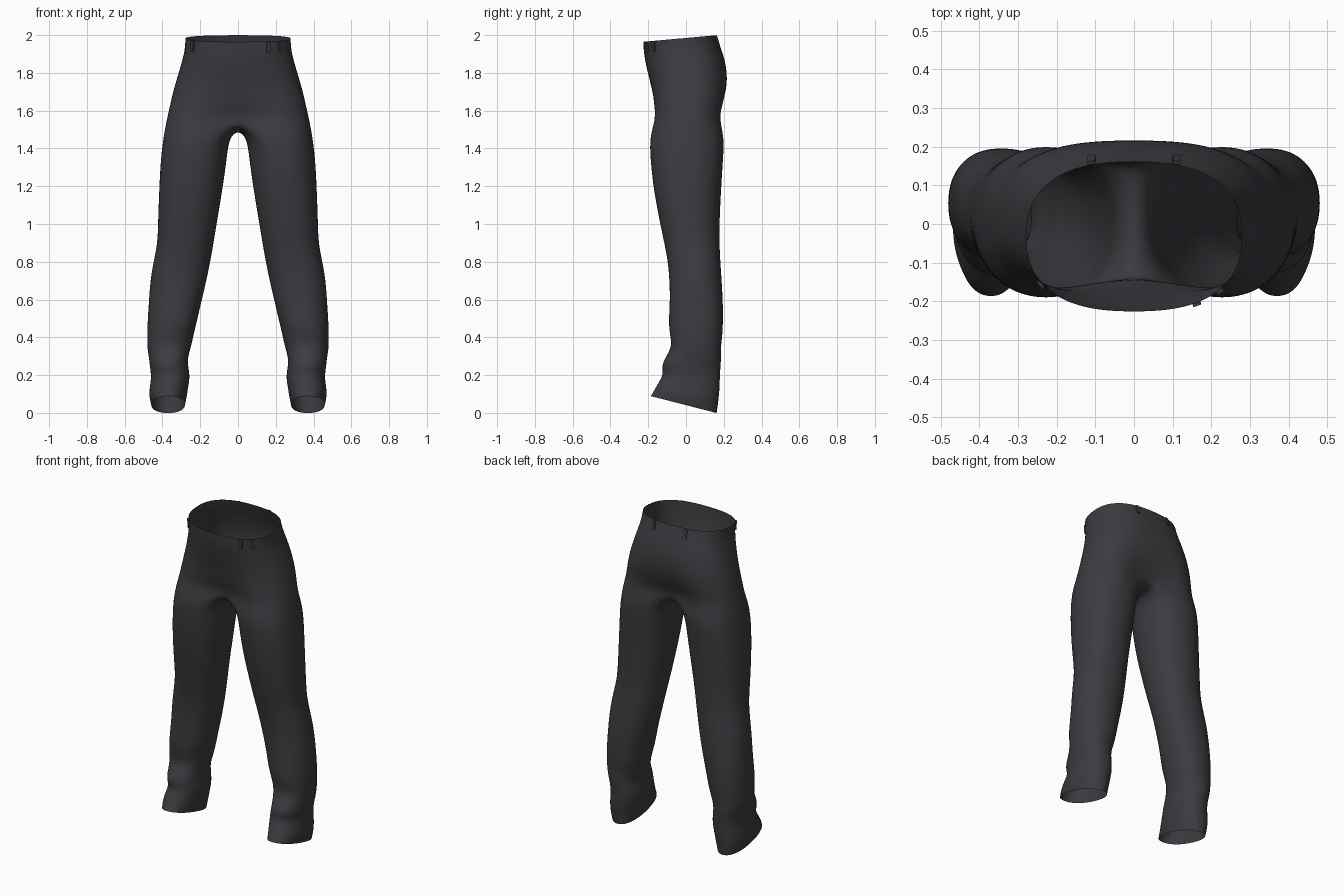
import bpy, bmesh
from math import sin, cos, pi, radians
from mathutils import Matrix, Vector

cube = bpy.data.objects.get("Cube")
if cube:
    bpy.data.objects.remove(cube, do_unlink=True)

fabric = bpy.data.materials.new("charcoal fabric")
fabric.use_nodes = True
colour = (0.045, 0.043, 0.05, 1)
fabric.diffuse_color = colour
fabric.node_tree.nodes["Principled BSDF"].inputs["Base Color"].default_value = colour

OUTER, INNER = 16, 8          # segments outside and inside of each leg
RING = OUTER + INNER

# Pelvis: height, back-to-front tilt, half width, front y, back y, centre dent
PELVIS = [
    (1.982, .035, .28, -.227, .162, 0),
    (1.93, .03, .281, -.225, .18, 0),
    (1.86, .02, .297, -.215, .207, 0),
    (1.78, .01, .322, -.2, .224, .02),
    (1.7, 0, .345, -.192, .227, .07),
    (1.62, 0, .363, -.197, .22, .18),
    (1.56, 0, .377, -.197, .212, .32),
]

# Leg: height, back-to-front tilt, inner x, outer x, front y, back y
LEG = [
    (1.46, 0, .045, .396, -.195, .205),
    (1.35, 0, .058, .41, -.19, .198),
    (1.2, 0, .078, .418, -.176, .188),
    (1.0, 0, .112, .425, -.138, .178),
    (.9, 0, .128, .427, -.116, .178),
    (.8, 0, .146, .448, -.097, .183),
    (.7, 0, .166, .466, -.088, .19),
    (.58, 0, .195, .473, -.086, .197),
    (.48, 0, .218, .48, -.094, .197),
    (.41, 0, .234, .482, -.084, .193),
    (.35, 0, .25, .48, -.078, .188),
    (.29, -.01, .264, .474, -.106, .184),
    (.24, -.02, .262, .467, -.13, .182),
    (.19, -.03, .255, .458, -.122, .182),
    (.14, -.045, .262, .468, -.145, .178),
    (.09, -.065, .27, .472, -.168, .172),
    (.044, -.09, .28, .46, -.188, .164),
]


def power(value, p):
    return abs(value) ** p * (1 if value >= 0 else -1)


def pelvis_point(row, a):
    z, tilt, half, front, back, dent = row
    s = power(sin(a), .82)
    y = (front + back) / 2 + (back - front) / 2 * s * (1 - dent * abs(sin(a)) ** 12)
    x = half * power(cos(a), .8) if abs(cos(a)) > 1e-5 else 0
    return Vector((x, y, z + tilt * s / 2))


def leg_point(row, a):
    z, tilt, inner, outer, front, back = row
    c, s = power(cos(a), .9), power(sin(a), .9)
    # Diagonal creases gather above the hem
    fold = .03 * sin(z * 40 + a * 2) * max(0, 1 - abs(z - .3) / .22)
    x = (inner + outer) / 2 + (outer - inner) / 2 * c * (1 + fold)
    y = (front + back) / 2 + (back - front) / 2 * s * (1 + fold)
    return Vector((x, y, z + tilt * s / 2))


# Trousers: left half as open pelvis rings, a crotch seam and closed leg rings
bm = bmesh.new()
rows = []
for row in PELVIS:
    rows.append([bm.verts.new(pelvis_point(row, -pi / 2 + pi * i / OUTER))
                 for i in range(OUTER + 1)])
for upper, lower in zip(rows, rows[1:]):
    for i in range(OUTER):
        bm.faces.new((upper[i], lower[i], lower[i + 1], upper[i + 1]))

seam = []
front, back = rows[-1][0].co, rows[-1][-1].co
for i in range(1, INNER):
    t = i / INNER
    y = (front.y + back.y) / 2 + (back.y - front.y) / 2 * cos(pi * t)
    seam.append(bm.verts.new((0, y, front.z - .065 * sin(pi * t))))
previous = rows[-1] + seam
for row in LEG:
    ring = [bm.verts.new(leg_point(row, radians(-120) + 2 * pi * i / RING))
            for i in range(RING)]
    for i in range(RING):
        j = (i + 1) % RING
        bm.faces.new((previous[i], ring[i], ring[j], previous[j]))
    previous = ring
bmesh.ops.recalc_face_normals(bm, faces=bm.faces)
widest = max(bm.faces, key=lambda f: f.calc_center_median().x)
if widest.normal.x < 0:
    bmesh.ops.reverse_faces(bm, faces=bm.faces)


def add_object(name, bm):
    mesh = bpy.data.meshes.new(name)
    bm.to_mesh(mesh)
    bm.free()
    mesh.materials.append(fabric)
    obj = bpy.data.objects.new(name, mesh)
    bpy.context.collection.objects.link(obj)
    return obj


trousers = add_object("trousers", bm)
for face in trousers.data.polygons:
    face.use_smooth = True
mirror = trousers.modifiers.new("mirror", "MIRROR")
mirror.use_clip = True
smooth = trousers.modifiers.new("smooth", "SUBSURF")
smooth.levels = smooth.render_levels = 2


# Belt loops: thin plates lying on the waistband
def belt_loop(name, degrees, side):
    a = radians(degrees)
    top, low = (pelvis_point(row, a) for row in PELVIS[:2])
    along = pelvis_point(PELVIS[0], a + .05) - pelvis_point(PELVIS[0], a - .05)
    up = (top - low).normalized()
    out = along.cross(up).normalized()
    across = up.cross(out)
    centre = (top + low) / 2 + out * .003 - up * .005
    matrix = Matrix((across, out, up)).transposed().to_4x4()
    matrix.translation = centre
    bm = bmesh.new()
    bmesh.ops.create_cube(bm, size=1)
    bmesh.ops.scale(bm, vec=(.02, .008, .055), verts=bm.verts)
    bmesh.ops.transform(bm, matrix=matrix, verts=bm.verts)
    if side < 0:
        bmesh.ops.scale(bm, vec=(-1, 1, 1), verts=bm.verts)
        bmesh.ops.reverse_faces(bm, faces=bm.faces)
    add_object(name, bm)


belt_loop("front_left_belt_loop", -60, 1)
belt_loop("side_left_belt_loop", -42, 1)
belt_loop("side_right_belt_loop", -35, -1)
belt_loop("back_left_belt_loop", 72, 1)
belt_loop("back_right_belt_loop", 72, -1)
